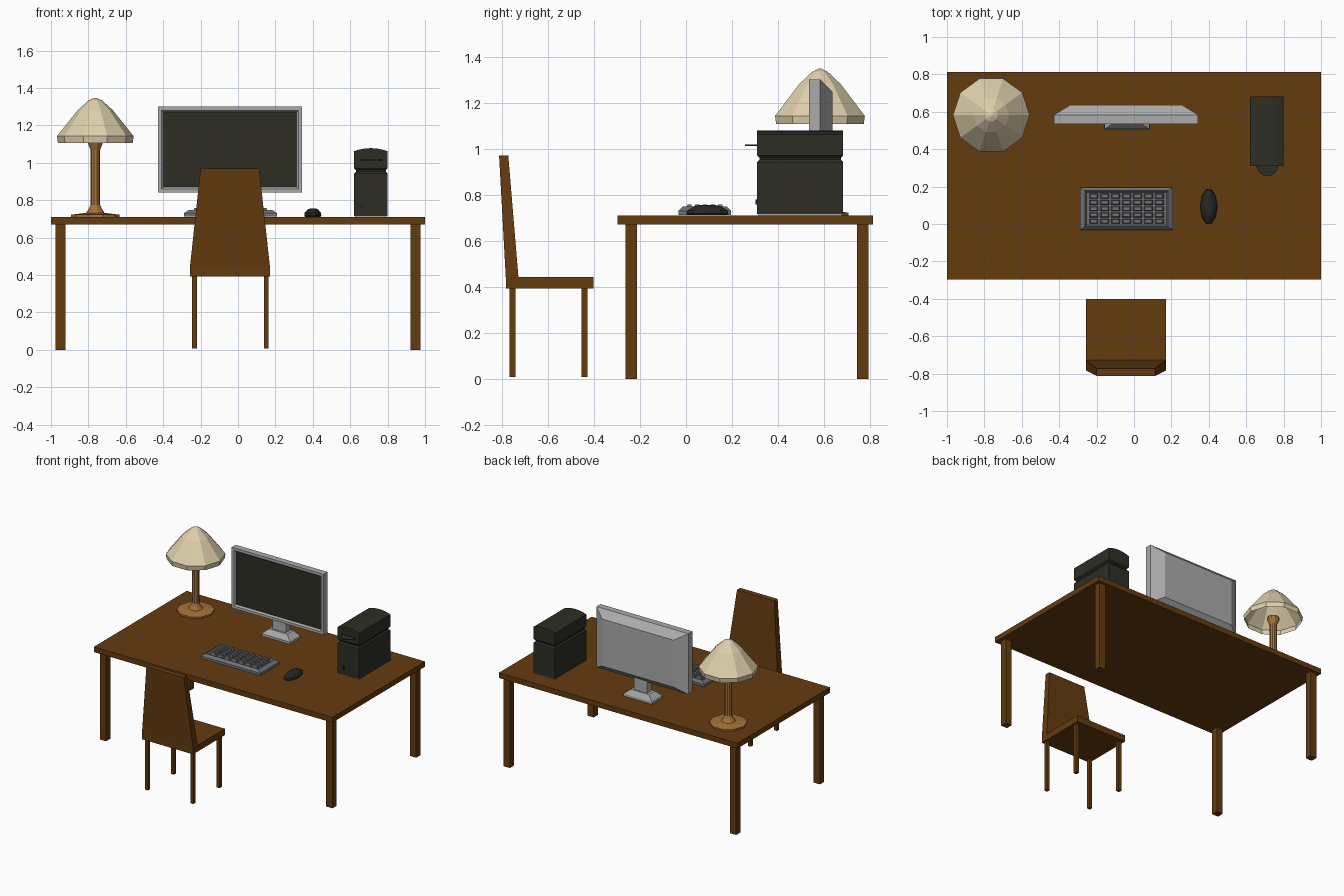
import bpy, bmesh, math

if "Cube" in bpy.data.objects:
    bpy.data.objects.remove(bpy.data.objects["Cube"])


def mat(name, r, g, b):
    m = bpy.data.materials.new(name)
    m.diffuse_color = (r, g, b, 1)
    m.use_nodes = True
    m.node_tree.nodes["Principled BSDF"].inputs["Base Color"].default_value = m.diffuse_color
    return m


WOOD = mat("brown wood", .127, .043, .0045)
BRASS = mat("light wood", .38, .17, .04)
CREAM = mat("cream shade", .73, .63, .41)
SILVER = mat("silver grey", .41, .41, .41)
KEYS = mat("mid grey", .165, .17, .18)
BLACK = mat("off black", .026, .027, .018)
DARK = mat("mouse black", .018, .02, .018)


def finish(name, bm, *mats):
    bmesh.ops.recalc_face_normals(bm, faces=bm.faces)
    me = bpy.data.meshes.new(name)
    bm.to_mesh(me)
    bm.free()
    for m in mats:
        me.materials.append(m)
    ob = bpy.data.objects.new(name, me)
    bpy.context.collection.objects.link(ob)
    return ob


def skin(bm, rings, cap_start=True, cap_end=True):
    """Join point rings into a tube."""
    vs = [[bm.verts.new(p) for p in ring] for ring in rings]
    n = len(vs[0])
    for a, b in zip(vs, vs[1:]):
        for i in range(n):
            j = (i + 1) % n
            bm.faces.new((a[i], a[j], b[j], b[i]))
    caps = []
    if cap_start:
        caps.append(bm.faces.new(vs[0][::-1]))
    if cap_end:
        caps.append(bm.faces.new(vs[-1]))
    return caps


def rect(x0, x1, y0, y1, z):
    return [(x0, y0, z), (x1, y0, z), (x1, y1, z), (x0, y1, z)]


def loft(name, m, *sections):
    bm = bmesh.new()
    skin(bm, [rect(*s) for s in sections])
    return finish(name, bm, m)


def box(name, m, x0, x1, y0, y1, z0, z1):
    return loft(name, m, (x0, x1, y0, y1, z0), (x0, x1, y0, y1, z1))


def lathe(name, m, cx, cy, profile, n=10, sx=1, sy=1, caps=(True, True)):
    bm = bmesh.new()
    ang = [2 * math.pi * i / n for i in range(n)]
    skin(bm, [[(cx + r * sx * math.cos(a), cy + r * sy * math.sin(a), z) for a in ang]
              for r, z in profile], *caps)
    return finish(name, bm, m)


# Desk
box("desk_top", WOOD, -1, 1, -.298, .812, .67, .71)
for sx, xn in ((-.975, "left"), (.923, "right")):
    for y, yn in ((-.262, "front"), (.742, "back")):
        box(f"desk_{yn}_{xn}_leg", WOOD, sx, sx + .052, y, y + .05, 0, .67)

# Chair
box("chair_seat", WOOD, -.257, .171, -.755, -.402, .393, .442)
loft("chair_back", WOOD, (-.257, .171, -.783, -.728, .393),
     (-.257, .171, -.783, -.728, .442), (-.2, .113, -.812, -.772, .97))
for x, xn in ((-.245, "left"), (.138, "right")):
    for y, yn in ((-.766, "back"), (-.453, "front")):
        box(f"chair_{yn}_{xn}_leg", WOOD, x, x + .025, y, y + .026, .008, .393)

# Lamp
LX, LY = -.763, .582
lathe("lamp_stand", BRASS, LX, LY,
      [(.13, .71), (.13, .722), (.05, .732), (.034, .755), (.026, .775), (.026, 1.07),
       (.042, 1.11), (.042, 1.13)])
lathe("lamp_shade", CREAM, LX, LY,
      [(.2, 1.106), (.205, 1.142), (.095, 1.28), (.035, 1.334), (.006, 1.347)],
      caps=(False, True))

# Monitor: tapered shell with a recessed screen in its front face
bm = bmesh.new()


def upright(x0, x1, z0, z1, y):
    return [(x0, y, z0), (x1, y, z0), (x1, y, z1), (x0, y, z1)]


front = skin(bm, [upright(-.428, .343, .84, 1.30, .535),
                  upright(-.428, .343, .84, 1.30, .583),
                  upright(-.342, .257, .892, 1.248, .636)])[0]
bmesh.ops.recalc_face_normals(bm, faces=bm.faces)
bmesh.ops.inset_region(bm, faces=[front], thickness=.028)
bmesh.ops.inset_region(bm, faces=[front], thickness=.014, depth=-.012)
front.material_index = 1
finish("monitor", bm, SILVER, BLACK)
loft("monitor_foot", SILVER, (-.158, .082, .507, .632, .71), (-.158, .082, .507, .632, .727),
     (-.115, .039, .535, .61, .765))
box("monitor_neck", SILVER, -.093, .017, .548, .6, .765, .86)

# Keyboard: bevelled tray with a sunken key bed
bm = bmesh.new()
top = skin(bm, [rect(-.289, .209, -.032, .196, .712), rect(-.289, .209, -.032, .196, .73),
                rect(-.262, .182, -.014, .178, .748)])[1]
bmesh.ops.recalc_face_normals(bm, faces=bm.faces)
bmesh.ops.inset_region(bm, faces=[top], thickness=.012, depth=-.014)
finish("keyboard_body", bm, KEYS)
bm = bmesh.new()
COLS, ROWS = 7, 5
for c in range(COLS):
    for r in range(ROWS):
        x = -.04 + (c - (COLS - 1) / 2) * .0585
        y = .082 + (r - (ROWS - 1) / 2) * .0335
        skin(bm, [rect(x - .024, x + .024, y - .013, y + .013, .733),
                  rect(x - .018, x + .018, y - .009, y + .009, .757)])
finish("keyboard_keys", bm, KEYS)

# Mouse
lathe("mouse", DARK, .4, .093, [(.9, .711), (1, .718), (.95, .732), (.62, .75), (.3, .756)],
      sx=.046, sy=.096)

# Computer tower: lower case, recessed groove, arched upper case
X0, X1, Y0, Y1 = .62, .8, .309, .683
I = .01
loft("tower_lower_case", BLACK, (X0, X1, Y0, Y1, .715), (X0, X1, Y0, Y1, .942),
     (X0 + I, X1 - I, Y0 + I, Y1 - I, .952))
box("tower_groove", BLACK, X0 + I, X1 - I, Y0 + I, Y1 - I, .95, .966)
loft("tower_upper_case", BLACK, (X0 + I, X1 - I, Y0 + I, Y1 - I, .96),
     (X0, X1, Y0, Y1, .97), (X0, X1, Y0, Y1, 1.06))
bm = bmesh.new()
arc = [(X0 + (X1 - X0) * i / 6, 1.062 + .016 * (1 - (i / 3 - 1) ** 2)) for i in range(7)]
outline = [(X1, 1.058), (X0, 1.058)] + arc
skin(bm, [[(x, y, z) for x, z in outline] for y in (Y0, Y1)])
finish("tower_arched_top", bm, BLACK)
box("tower_feet", SILVER, X0 + .005, X1 - .005, Y0 + .005, Y1 - .005, .709, .716)
lathe("disc_tray", BLACK, .714, .313, [(.057, 1.011), (.057, 1.017)], n=16)
box("power_button", DARK, .655, .675, .302, .312, .757, .78)
